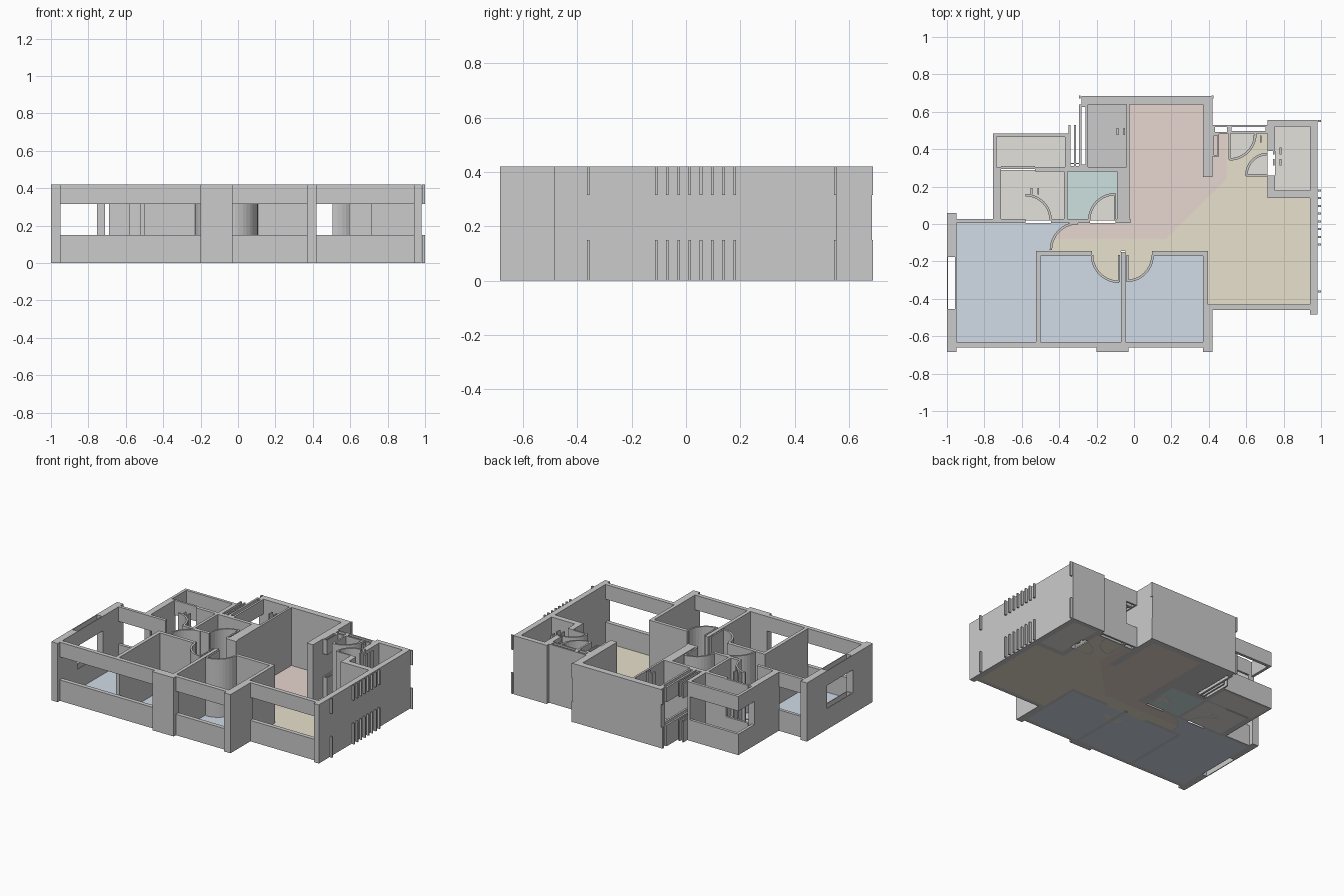
import bpy, bmesh, math

if "Cube" in bpy.data.objects:
    bpy.data.objects.remove(bpy.data.objects["Cube"])

H, SILL, HEAD = 0.42, 0.15, 0.315      # wall height, window sill, window head


def finish(name, bm, mat=None):
    bmesh.ops.recalc_face_normals(bm, faces=bm.faces)
    me = bpy.data.meshes.new(name)
    bm.to_mesh(me)
    bm.free()
    ob = bpy.data.objects.new(name, me)
    bpy.context.collection.objects.link(ob)
    if mat:
        me.materials.append(mat)
    return ob


def prism(bm, pts, z0, z1):
    """Extrude a plan outline from z0 to z1."""
    face = bm.faces.new([bm.verts.new((x, y, z0)) for x, y in pts])
    top = bmesh.ops.extrude_face_region(bm, geom=[face], use_keep_orig=True)
    for v in top['geom']:
        if isinstance(v, bmesh.types.BMVert):
            v.co.z = z1


def rect(x0, x1, y0, y1):
    return [(x0, y0), (x1, y0), (x1, y1), (x0, y1)]


def wall(name, *r):
    bm = bmesh.new()
    prism(bm, rect(*r), 0, H)
    return finish(name, bm)


def ring(x0, x1, y0, y1, t):
    """Four thin strips around a hollow rectangle."""
    return [(x0, x1, y0, y0 + t), (x0, x1, y1 - t, y1),
            (x0, x0 + t, y0 + t, y1 - t), (x1 - t, x1, y0 + t, y1 - t)]


def window(name, *r, t=None):
    """Sill and lintel bands with open space between; t makes them hollow."""
    bm = bmesh.new()
    for part in (ring(*r, t) if t else [r]):
        prism(bm, rect(*part), 0, SILL)
        prism(bm, rect(*part), HEAD, H)
    return finish(name, bm)


def arc(cx, cy, r, a0, n=10):
    return [(cx + r * math.cos(math.radians(a0 + 90 * i / n)),
             cy + r * math.sin(math.radians(a0 + 90 * i / n))) for i in range(n + 1)]


def material(name, rgb):
    m = bpy.data.materials.new(name)
    m.diffuse_color = (*rgb, 1)
    m.use_nodes = True
    m.node_tree.nodes["Principled BSDF"].inputs["Base Color"].default_value = m.diffuse_color
    return m


def floor(name, mat, pts, z=0.004):
    bm = bmesh.new()
    prism(bm, pts, 0, z)
    return finish(name, bm, mat)


# Solid walls: x0, x1, y0, y1
walls = {
    'left_wall_front': (-1, -.95, -.685, -.46),
    'left_wall_back': (-1, -.95, -.17, .06),
    'front_pier': (-.20, -.03, -.685, -.63),
    'bedroom_side_wall': (.37, .42, -.685, -.43),
    'bedroom_side_partition': (.37, .395, -.43, -.145),
    'right_wall': (.94, .98, -.485, .555),
    'kitchen_right_wall': (.37, .42, .25, .685),
    'kitchen_back_wall': (-.28, .42, .64, .685),
    'kitchen_left_wall': (-.04, -.025, .28, .64),
    'service_wall': (-.53, -.025, .28, .305),
    'bath_left_wall': (-.755, -.71, .02, .305),
    'bath_divider': (-.375, -.355, .02, .28),
    'shaft_wall': (-.09, -.025, .02, .28),
    'balcony_end_wall': (-.37, -.35, .305, .485),
    'bedroom_divider_left': (-.525, -.50, -.63, -.145),
    'bedroom_divider_right': (-.07, -.045, -.63, -.15),
}
partitions = {
    'hall_wall_left': (-.69, -.58, .005, .027),
    'hall_wall_middle': (-.445, -.235, .005, .027),
    'hall_wall_right': (-.10, -.02, .005, .027),
    'bedroom_wall_left': (-.525, -.225, -.17, -.145),
    'bedroom_wall_right': (.095, .395, -.17, -.145),
    'guest_bath_back': (.715, .94, .52, .555),
    'guest_bath_front': (.715, .94, .14, .18),
    'guest_bath_side_front': (.715, .755, .18, .26),
    'guest_bath_side_back': (.715, .755, .39, .52),
}
for name, r in {**walls, **partitions}.items():
    wall(name, *r)

# Windows: sill plus lintel
window('window_left', -1, -.95, -.46, -.17, t=.006)
window('window_living_front', -.95, -.505, -.66, -.63)
window('window_bedroom_left', -.505, -.20, -.66, -.63)
window('window_bedroom_right', -.03, .37, -.66, -.63)
window('window_dining', .42, .94, -.46, -.43)
window('window_living_back', -.95, -.69, .005, .027)
window('window_bath', -.71, -.53, .295, .31)
window('balcony_back', -.755, -.37, .465, .485)
window('balcony_side', -.755, -.735, .305, .465)
window('window_service', -.295, -.245, .305, .64, t=.014)
window('window_entry', .42, .51, .48, .53, t=.012)
window('window_kitchen_side', .42, .455, .36, .48, t=.008)

# Entry door frame, hollow and full height
bm = bmesh.new()
for part in ring(.51, .715, .485, .53, .012):
    prism(bm, rect(*part), 0, H)
finish('entry_frame', bm)

# Service louvres and outer fins
for i, x in enumerate((-.35, -.32)):
    window(f'service_louvre_{i}', x, x + .01, .31, .53)
window('service_louvre_end', -.35, -.28, .305, .325, t=.005)
for i, y in enumerate([-.11 + .0414 * k for k in range(8)] + [-.36, .55]):
    window(f'outer_fin_{i}', .985, 1, y - .005, y + .005)
for i, (x, y) in enumerate([(.42, .68), (-.29, .68), (-.29, .61)]):
    window(f'corner_fin_{i}', x - .005, x + .005, y - .008, y + .008)

# Door swings: hinge x, hinge y, radius, start angle
doors = [(-.08, -.165, .145, 180), (-.04, -.165, .14, 270), (-.30, -.14, .145, 90),
         (-.58, .02, .135, 0), (-.10, .02, .14, 90), (.51, .485, .14, 270),
         (.715, .26, .115, 90)]
for i, (cx, cy, r, a) in enumerate(doors):
    bm = bmesh.new()
    prism(bm, arc(cx, cy, r + .006, a) + arc(cx, cy, r - .007, a)[::-1], 0, H)
    finish(f'door_swing_{i}', bm)
leaves = [(-.086, -.076, -.31, -.165), (-.04, -.03, -.305, -.165), (-.108, -.097, .02, .16),
          (.505, .517, .345, .485), (.60, .715, .255, .266)]
for i, r in enumerate(leaves):
    wall(f'door_leaf_{i}', *r)

# Small fixture posts
for i, (x, y) in enumerate([(-.53, .175), (-.07, .495), (.66, .455), (.765, .33), (.765, .39)]):
    for k in (-1, 1):
        wall(f'fixture_post_{i}_{k}', x + k * .018 - .005, x + k * .018 + .005, y - .018, y + .018)

# Floors
blue = material('bedroom_blue', (.64, .71, .80))
pink = material('kitchen_pink', (.80, .67, .62))
sand = material('hall_sand', (.81, .75, .61))
teal = material('bath_teal', (.61, .75, .74))
beige = material('bath_beige', (.77, .75, .71))
sage = material('service_sage', (.70, .71, .69))

floor('living_floor', blue, [(-.95, -.63), (-.525, -.63), (-.525, -.145), (-.445, -.145)]
      + arc(-.30, -.14, .145, 90)[::-1] + [(-.30, .005), (-.95, .005)])
floor('bedroom_floor_left', blue, rect(-.50, -.07, -.63, -.17))
floor('bedroom_floor_right', blue, rect(-.045, .375, -.63, -.17))
floor('kitchen_floor', pink, [(-.43, -.08), (.17, -.08), (.495, .24), (.495, .48), (.42, .48),
                              (.42, .25), (.37, .25), (.37, .64), (-.025, .64), (-.025, .005),
                              (-.30, .005), (-.38, -.02)])
floor('hall_floor', sand, [(-.445, -.145), (-.43, -.08), (.17, -.08), (.495, .24), (.495, .485),
                           (.715, .485), (.715, .14), (.94, .14), (.94, -.43), (.395, -.43),
                           (.395, -.145)])
floor('bath_floor_teal', teal, rect(-.355, -.09, .025, .28))
floor('bath_floor', beige, rect(-.71, -.375, .025, .29))
floor('balcony_floor', beige, rect(-.735, -.37, .305, .465))
floor('guest_bath_floor', beige, rect(.755, .94, .18, .52))
floor('service_floor', sage, rect(-.245, -.04, .305, .64))

# Door quadrant floors sit a hair above the rooms
quads = [sand, sand, None, beige, beige, beige, beige]
for i, ((cx, cy, r, a), m) in enumerate(zip(doors, quads)):
    if m:
        ob = floor(f'door_floor_{i}', m, [(cx, cy)] + arc(cx, cy, r, a), .009)
        ob.location.z = -.0 if i > 4 else 0
for name, r in (('threshold_left', (-.225, -.07, -.17, -.145)), ('threshold_right', (-.045, .095, -.17, -.145))):
    floor(name, sand, rect(*r))
